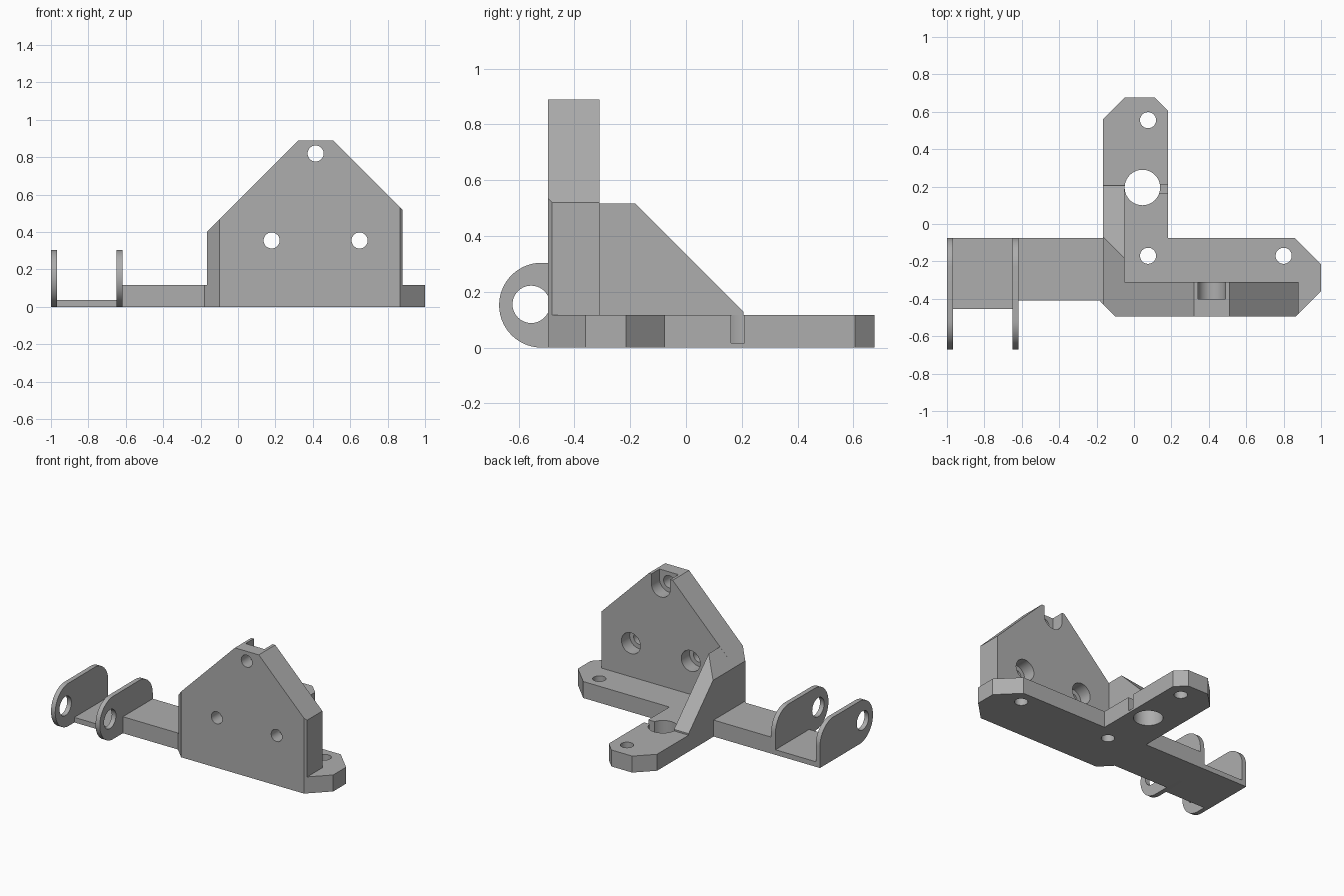
import bpy, bmesh, math

if "Cube" in bpy.data.objects:
    bpy.data.objects.remove(bpy.data.objects["Cube"])

grey = bpy.data.materials.new("plain grey")
grey.diffuse_color = (0.42, 0.42, 0.42, 1)
grey.use_nodes = True
grey.node_tree.nodes["Principled BSDF"].inputs["Base Color"].default_value = grey.diffuse_color

T = 0.117            # base thickness
BACK, FRONT = -0.075, -0.495
parts = []


def finish(name, bm):
    bmesh.ops.recalc_face_normals(bm, faces=bm.faces)
    me = bpy.data.meshes.new(name)
    bm.to_mesh(me)
    bm.free()
    me.materials.append(grey)
    ob = bpy.data.objects.new(name, me)
    bpy.context.collection.objects.link(ob)
    return ob


def prism(name, pts, axis, lo, hi):
    """Extrude a 2D outline along x (y,z points), y (x,z) or z (x,y)."""
    place = {"x": lambda a, b, t: (t, a, b),
             "y": lambda a, b, t: (a, t, b),
             "z": lambda a, b, t: (a, b, t)}[axis]
    bm = bmesh.new()
    low = [bm.verts.new(place(a, b, lo)) for a, b in pts]
    high = [bm.verts.new(place(a, b, hi)) for a, b in pts]
    bm.faces.new(low)
    bm.faces.new(high)
    n = len(pts)
    for i in range(n):
        j = (i + 1) % n
        bm.faces.new((low[i], low[j], high[j], high[i]))
    return finish(name, bm)


def arc(cx, cy, r, a0, a1, n=16):
    return [(cx + r * math.cos(math.radians(a0 + (a1 - a0) * i / n)),
             cy + r * math.sin(math.radians(a0 + (a1 - a0) * i / n))) for i in range(n + 1)]


def circle(cx, cy, r, n=40):
    return arc(cx, cy, r, 0, 360, n)[:-1]


def rect(x0, x1, y0, y1):
    return [(x0, y0), (x1, y0), (x1, y1), (x0, y1)]


def boolean(ob, cutter, op="DIFFERENCE"):
    cutter.hide_render = True
    mod = ob.modifiers.new("cut", "BOOLEAN")
    mod.operation, mod.solver, mod.object = op, "EXACT", cutter
    dg = bpy.context.evaluated_depsgraph_get()
    me = bpy.data.meshes.new_from_object(ob.evaluated_get(dg))
    ob.modifiers.clear()
    ob.data = me
    bpy.data.objects.remove(cutter)


# Base plate: T-shaped outline with chamfered corners
base = prism("base_plate", [
    (-0.18, -0.415), (-0.10, FRONT), (0.865, FRONT), (1.0, -0.36), (1.0, -0.215),
    (0.86, BACK), (0.183, BACK), (0.183, 0.605), (0.113, 0.675), (-0.05, 0.675),
    (-0.165, 0.56), (-0.165, BACK), (-0.18, BACK)], "z", 0, T)
for x, y, r in ((0.075, 0.555, 0.043), (0.075, -0.17, 0.043),
                (0.80, -0.17, 0.043), (0.045, 0.195, 0.095)):
    boolean(base, prism("hole_cutter", circle(x, y, r), "z", -0.1, 0.3))
boolean(base, prism("slot_cutter", rect(0.08, 0.3, 0.162, 0.21), "z", 0.016, 0.3))
parts.append(base)

# Upright plate, front corners trimmed to the base chamfers
plate = prism("upright_plate", [
    (-0.165, T), (0.88, T), (0.88, 0.52), (0.51, 0.89), (0.322, 0.89), (-0.165, 0.402)],
    "y", FRONT, -0.31)
boolean(plate, prism("chamfer_cutter", [(0.005, -0.6), (0.76, -0.6), (1.26, -0.1), (-0.495, -0.1)],
                     "z", -0.5, 1.5), "INTERSECT")

# Counterbored screw holes, the top one open upward
for x, z in ((0.18, 0.355), (0.65, 0.355), (0.415, 0.82)):
    boolean(plate, prism("screw_cutter", circle(x, z, 0.043), "y", -0.7, -0.2))
    r = 0.074
    outline = circle(x, z, r)
    if z > 0.5:
        outline = arc(x, z, r, 180, 360, 20) + [(x + r, 1.1), (x - r, 1.1)]
    boolean(plate, prism("bore_cutter", outline, "y", -0.402, -0.2))
parts.append(plate)

# Gusset: brace sloped both backward and sideways
bm = bmesh.new()
for x, top, y in ((-0.165, 0.402, -0.068), (-0.05, 0.517, -0.183)):
    for p in ((-0.31, T), (-0.31, top), (y, top), (0.206, 0.128), (0.206, T)):
        bm.verts.new((x, *p))
bmesh.ops.convex_hull(bm, input=bm.verts)
bmesh.ops.dissolve_limit(bm, angle_limit=0.02, verts=bm.verts, edges=bm.edges)
parts.append(finish("gusset", bm))

# Side arm and thin web between the ears
parts.append(prism("side_arm", rect(-0.617, -0.18, -0.41, BACK), "z", 0, T))
parts.append(prism("thin_web", rect(-0.967, -0.65, -0.455, BACK), "z", 0, 0.036))

# Two rounded ears with pivot holes
for name, x in (("outer_ear", -1.0), ("inner_ear", -0.65)):
    r = 0.152
    outline = ([(BACK, 0)] + arc(BACK - r, 0.305 - r, r, 0, 90)
               + arc(-0.518, r, r, 90, 270, 28))
    ear = prism(name, outline, "x", x, x + 0.033)
    boolean(ear, prism("pivot_cutter", circle(-0.555, 0.155, 0.067), "x", x - 0.1, x + 0.1))
    parts.append(ear)

# Smooth the round surfaces, keep edges crisp
bpy.ops.object.select_all(action="DESELECT")
for ob in parts:
    ob.select_set(True)
bpy.context.view_layer.objects.active = base
bpy.ops.object.shade_smooth_by_angle(angle=math.radians(25))
